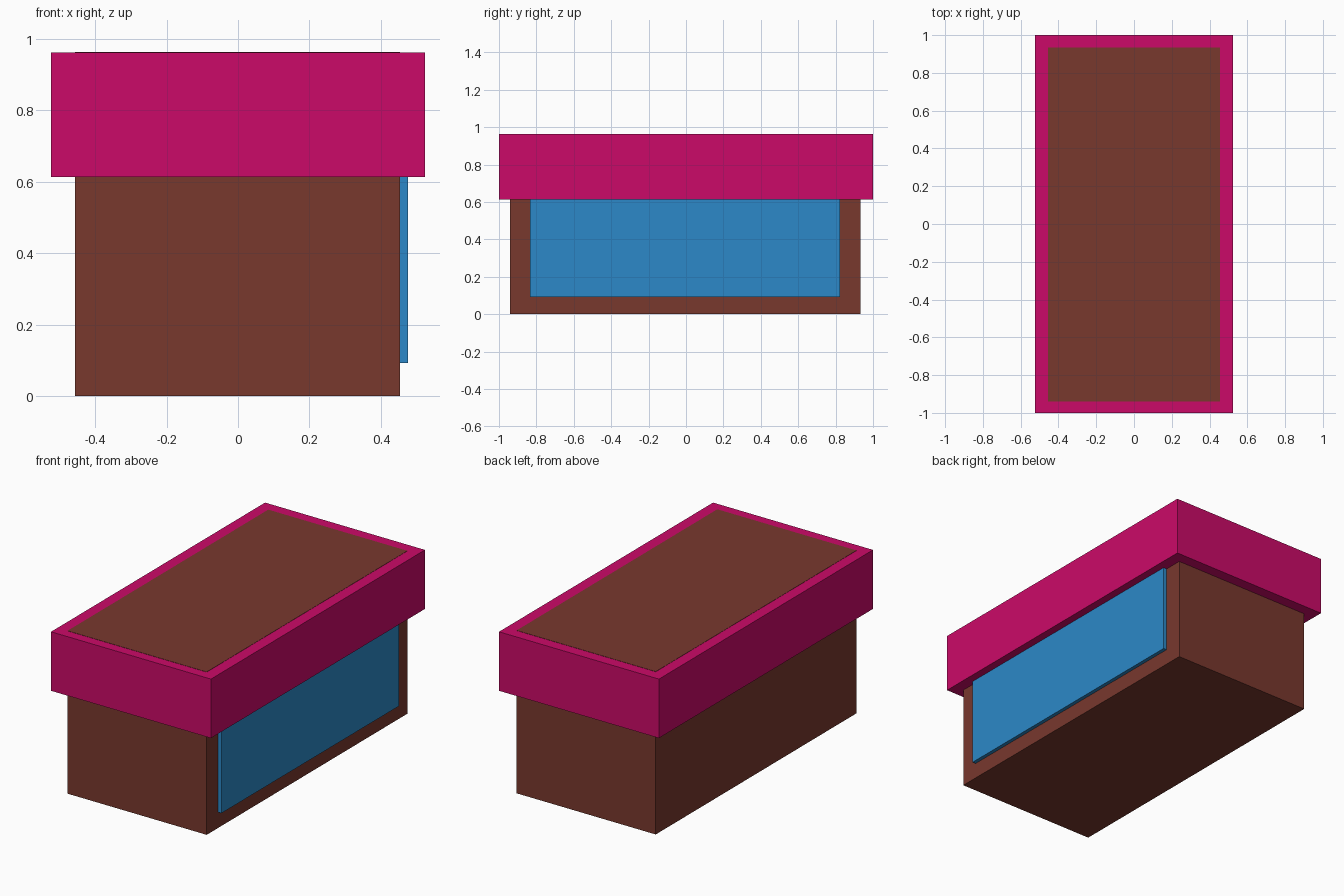
import bpy
import bmesh
from mathutils import Vector

if "Cube" in bpy.data.objects:
    bpy.data.objects.remove(bpy.data.objects["Cube"])


def material(name, rgb):
    mat = bpy.data.materials.new(name)
    mat.diffuse_color = (*rgb, 1.0)
    mat.use_nodes = True
    mat.node_tree.nodes["Principled BSDF"].inputs["Base Color"].default_value = mat.diffuse_color
    return mat


def box(name, low, high, mat):
    """Axis-aligned box between two opposite corners."""
    low, high = Vector(low), Vector(high)
    bm = bmesh.new()
    bmesh.ops.create_cube(bm, size=1.0)
    bmesh.ops.scale(bm, vec=high - low, verts=bm.verts)
    mesh = bpy.data.meshes.new(name)
    bm.to_mesh(mesh)
    bm.free()
    mesh.materials.append(mat)
    obj = bpy.data.objects.new(name, mesh)
    obj.location = (low + high) / 2
    bpy.context.collection.objects.link(obj)
    return obj


brown = material("brown_wall", (0.19, 0.04, 0.027))
pink = material("magenta_trim", (0.6, 0.003, 0.14))
blue = material("blue_glass", (0.025, 0.25, 0.58))

# Main block, its roof a hair above the fascia so the brown shows on top
box("building_body", (-0.456, -0.941, 0), (0.454, 0.934, 0.9635), brown)

# Overhanging band around the upper part
box("fascia_band", (-0.523, -1.0, 0.613), (0.523, 1.0, 0.962), pink)

# Shop window on the right side, running up under the band
box("shop_window", (0.44, -0.834, 0.093), (0.476, 0.824, 0.63), blue)
